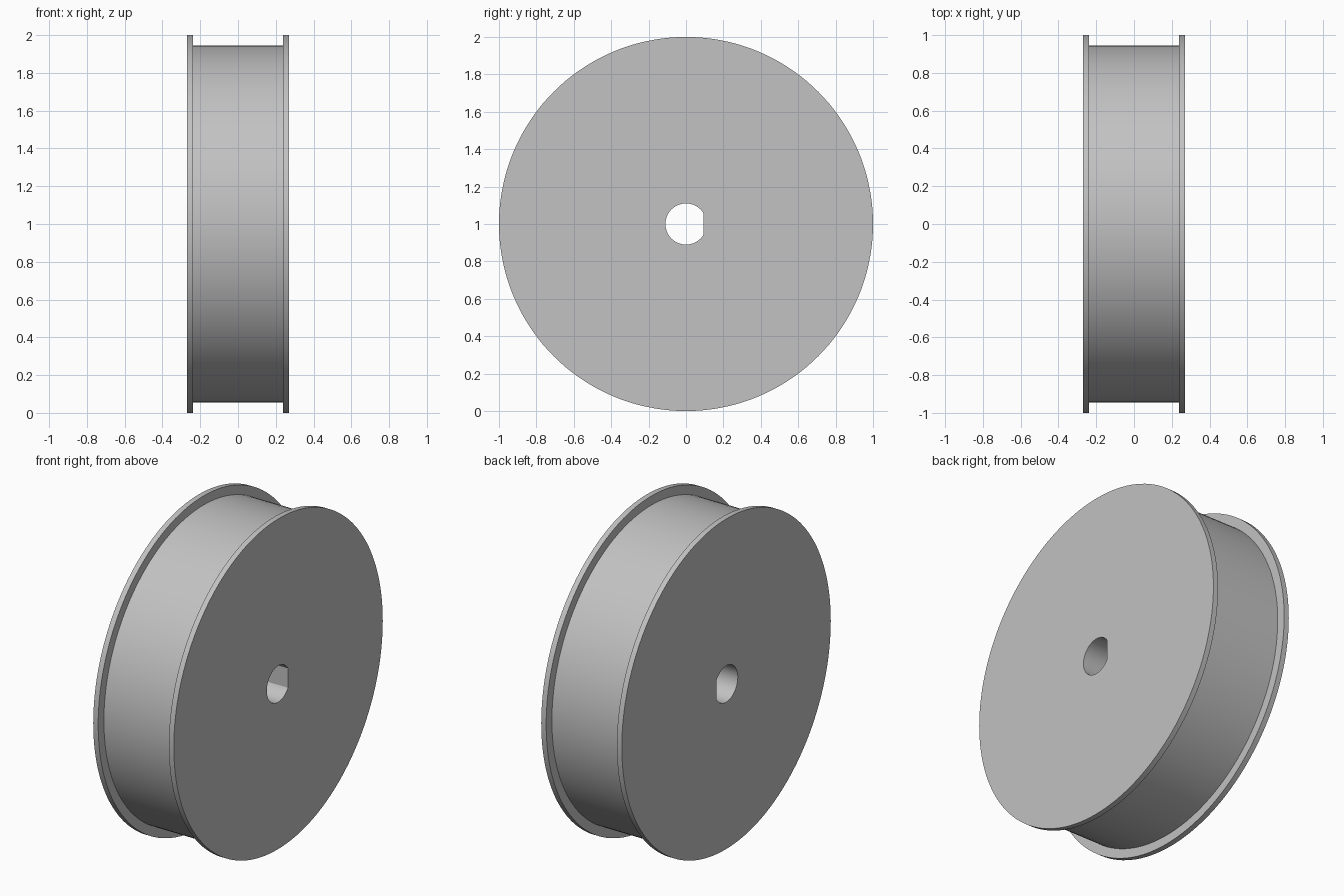
import bpy
import bmesh
from math import cos, sin, pi, radians

cube = bpy.data.objects.get("Cube")
if cube:
    bpy.data.objects.remove(cube, do_unlink=True)

SEGMENTS = 144
BORE_RADIUS = 0.11
FLAT_ANGLE = radians(32.5)      # half angle of the flat on the D-shaped bore
FLAT_Y = BORE_RADIUS * cos(FLAT_ANGLE)
RIM_RADIUS = 1.0
DRUM_RADIUS = 0.945
HALF_WIDTH = 0.27
FLANGE_INNER = 0.237

grey = bpy.data.materials.new("light grey")
grey.use_nodes = True
colour = (0.54, 0.54, 0.54, 1)
grey.diffuse_color = colour
grey.node_tree.nodes["Principled BSDF"].inputs["Base Color"].default_value = colour


def bore(angle):
    """Round hole cut off by a flat on the +y side."""
    if cos(angle) > 0:
        return min(BORE_RADIUS, FLAT_Y / cos(angle))
    return BORE_RADIUS


def ring(bm, x, radius):
    verts = []
    for i in range(SEGMENTS):
        a = 2 * pi * i / SEGMENTS
        r = radius(a) if callable(radius) else radius
        verts.append(bm.verts.new((x, r * cos(a), 1 + r * sin(a))))
    return verts


# Closed cross-section: bore, flange, drum, flange, back to the bore
profile = [(-HALF_WIDTH, bore), (-HALF_WIDTH, RIM_RADIUS),
           (-FLANGE_INNER, RIM_RADIUS), (-FLANGE_INNER, DRUM_RADIUS),
           (FLANGE_INNER, DRUM_RADIUS), (FLANGE_INNER, RIM_RADIUS),
           (HALF_WIDTH, RIM_RADIUS), (HALF_WIDTH, bore)]

bm = bmesh.new()
rings = [ring(bm, x, r) for x, r in profile]
for k, a in enumerate(rings):
    b = rings[(k + 1) % len(rings)]
    for i in range(SEGMENTS):
        j = (i + 1) % SEGMENTS
        bm.faces.new((a[i], a[j], b[j], b[i]))
bmesh.ops.recalc_face_normals(bm, faces=bm.faces)

mesh = bpy.data.meshes.new("flanged_wheel")
bm.to_mesh(mesh)
bm.free()
mesh.materials.append(grey)
wheel = bpy.data.objects.new("flanged_wheel", mesh)
bpy.context.collection.objects.link(wheel)

# Smooth round walls, crisp rims and bore corners
bpy.ops.object.select_all(action="DESELECT")
wheel.select_set(True)
bpy.context.view_layer.objects.active = wheel
bpy.ops.object.shade_smooth_by_angle(angle=radians(20))
